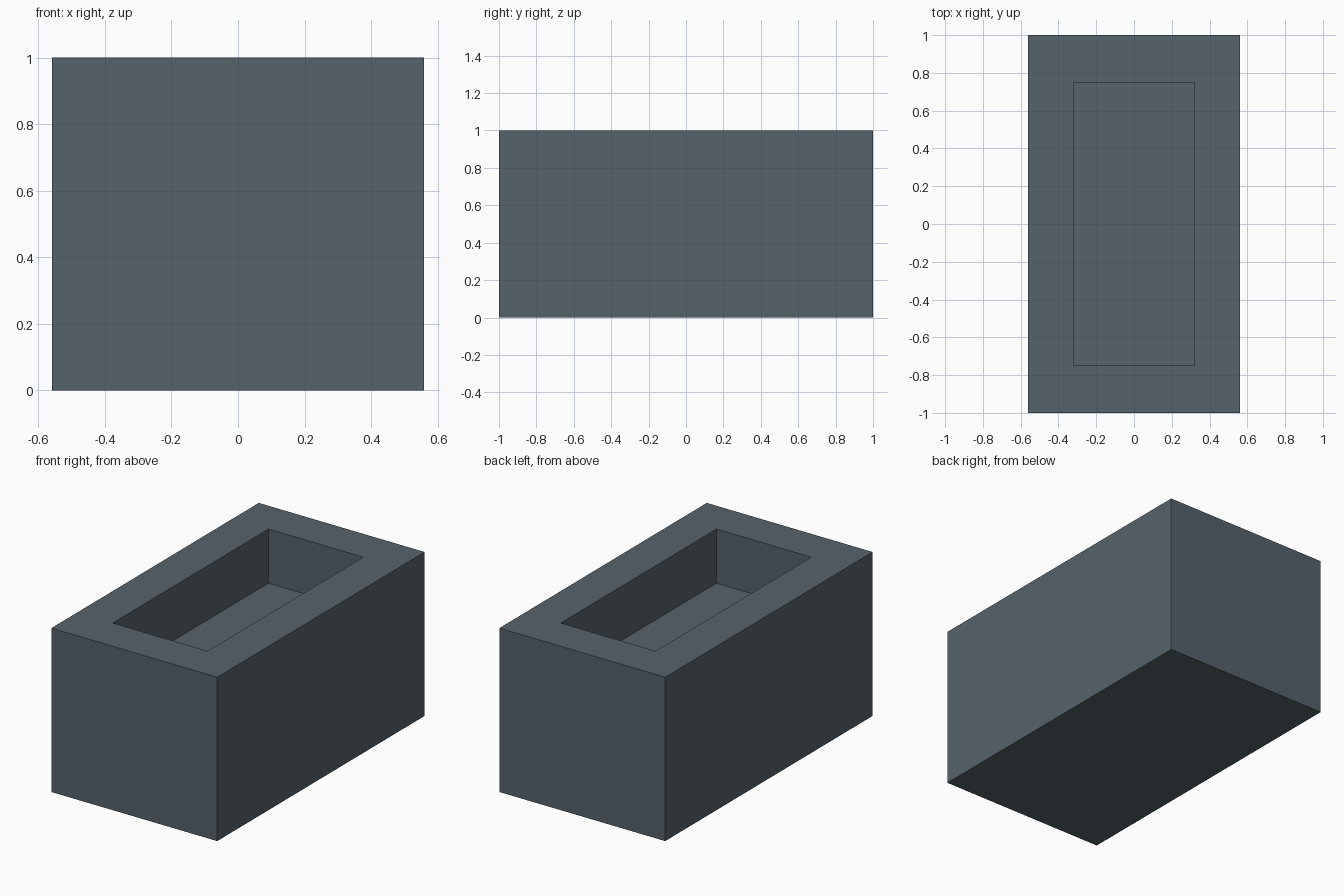
import bpy
import bmesh
from mathutils import Vector

cube = bpy.data.objects.get("Cube")
if cube:
    bpy.data.objects.remove(cube, do_unlink=True)

OUTER = Vector((1.12, 2.0, 1.0))
POCKET = Vector((0.64, 1.5))
DEPTH = 0.33

# Slate grey material
slate = bpy.data.materials.new("slate_grey")
slate.use_nodes = True
colour = (0.093, 0.124, 0.147, 1.0)
slate.diffuse_color = colour
slate.node_tree.nodes["Principled BSDF"].inputs["Base Color"].default_value = colour

# Solid block standing on the ground
bm = bmesh.new()
bmesh.ops.create_cube(bm, size=1.0)
bmesh.ops.translate(bm, verts=bm.verts, vec=(0, 0, 0.5))
bmesh.ops.scale(bm, verts=bm.verts, vec=OUTER)

# Rim: inset the top face and fit it to the pocket outline
bm.normal_update()
top = max(bm.faces, key=lambda f: f.normal.z)
bmesh.ops.inset_individual(bm, faces=[top], thickness=0.2)
for v in top.verts:
    v.co.x = POCKET.x / 2 if v.co.x > 0 else -POCKET.x / 2
    v.co.y = POCKET.y / 2 if v.co.y > 0 else -POCKET.y / 2

# Pocket: push the inner face straight down
floor = bmesh.ops.extrude_discrete_faces(bm, faces=[top])["faces"][0]
bmesh.ops.translate(bm, verts=floor.verts, vec=(0, 0, -DEPTH))
bmesh.ops.recalc_face_normals(bm, faces=bm.faces)

mesh = bpy.data.meshes.new("trough_block")
bm.to_mesh(mesh)
bm.free()
mesh.materials.append(slate)
bpy.context.collection.objects.link(bpy.data.objects.new("trough_block", mesh))
